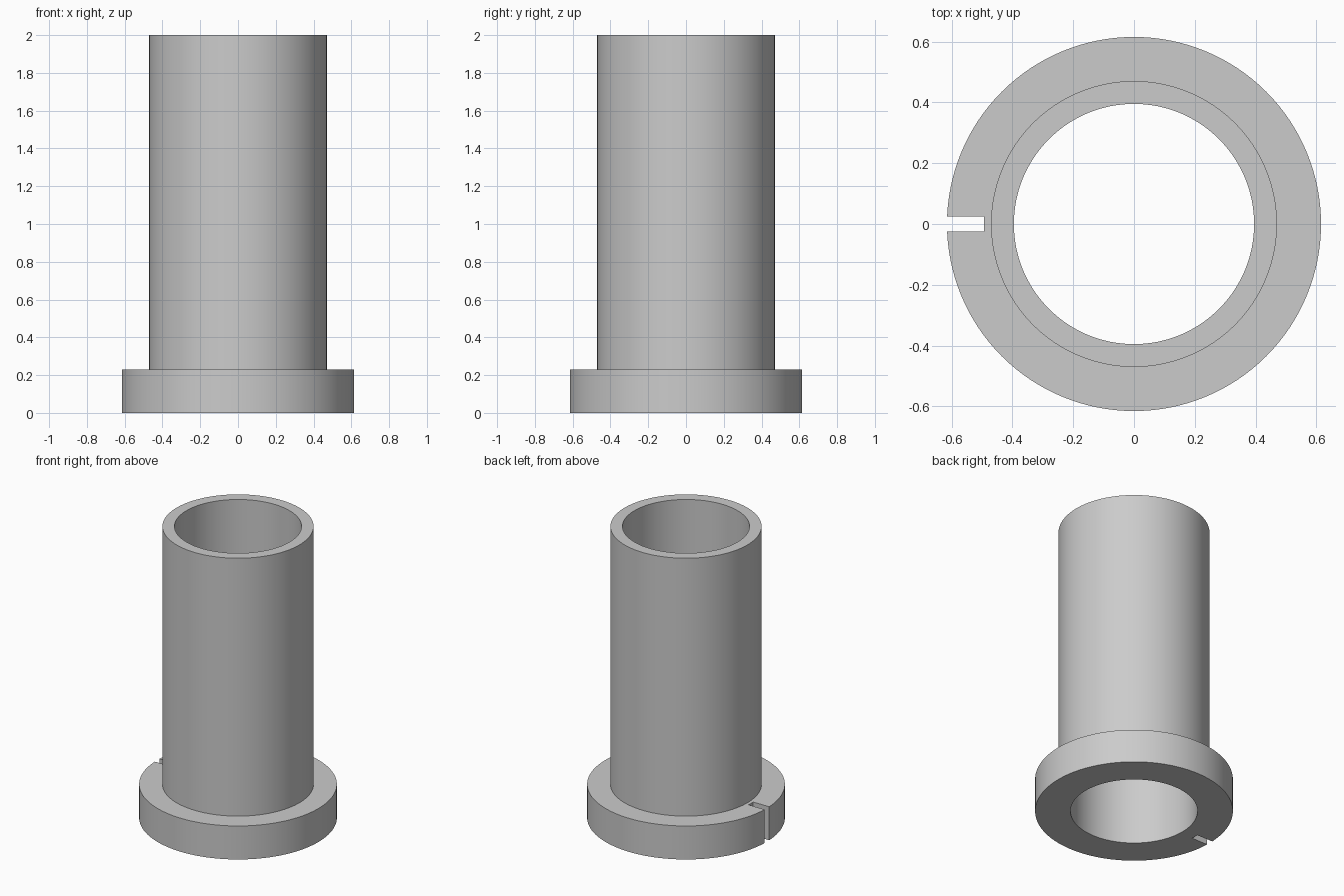
import bpy, bmesh, math

if "Cube" in bpy.data.objects:
    bpy.data.objects.remove(bpy.data.objects["Cube"], do_unlink=True)

SEGMENTS = 128
FLANGE_R, TUBE_R, BORE_R = 0.615, 0.47, 0.395
FLANGE_H, HEIGHT = 0.23, 2.0
SLOT_END, SLOT_WIDTH = -0.493, 0.05

grey = bpy.data.materials.new("plain grey")
grey.use_nodes = True
grey.diffuse_color = (0.6, 0.6, 0.6, 1)
grey.node_tree.nodes["Principled BSDF"].inputs["Base Color"].default_value = (0.6, 0.6, 0.6, 1)


def finish(bm, name):
    bmesh.ops.recalc_face_normals(bm, faces=bm.faces)
    mesh = bpy.data.meshes.new(name)
    bm.to_mesh(mesh)
    bm.free()
    mesh.materials.append(grey)
    obj = bpy.data.objects.new(name, mesh)
    bpy.context.collection.objects.link(obj)
    return obj


# Flanged sleeve: closed cross-section turned around the z axis
profile = [(BORE_R, 0), (FLANGE_R, 0), (FLANGE_R, FLANGE_H),
           (TUBE_R, FLANGE_H), (TUBE_R, HEIGHT), (BORE_R, HEIGHT)]
bm = bmesh.new()
rings = []
for r, z in profile:
    angles = [math.tau * i / SEGMENTS for i in range(SEGMENTS)]
    rings.append([bm.verts.new((r * math.cos(a), r * math.sin(a), z)) for a in angles])
for k, ring in enumerate(rings):
    above = rings[(k + 1) % len(rings)]
    for i in range(SEGMENTS):
        j = (i + 1) % SEGMENTS
        bm.faces.new((ring[i], ring[j], above[j], above[i]))
sleeve = finish(bm, "flanged_sleeve")

# Key slot through the flange rim
bm = bmesh.new()
bmesh.ops.create_cube(bm, size=1)
bmesh.ops.scale(bm, vec=(0.3, SLOT_WIDTH, 1), verts=bm.verts)
bmesh.ops.translate(bm, vec=(SLOT_END - 0.15, 0, 0), verts=bm.verts)
cutter = finish(bm, "slot_cutter")
cutter.hide_render = True

cut = sleeve.modifiers.new("key slot", 'BOOLEAN')
cut.operation = 'DIFFERENCE'
cut.solver = 'EXACT'
cut.object = cutter

bpy.ops.object.select_all(action='DESELECT')
sleeve.select_set(True)
bpy.context.view_layer.objects.active = sleeve
bpy.ops.object.modifier_apply(modifier=cut.name)
bpy.data.objects.remove(cutter, do_unlink=True)
bpy.ops.object.shade_smooth_by_angle(angle=math.radians(30))
